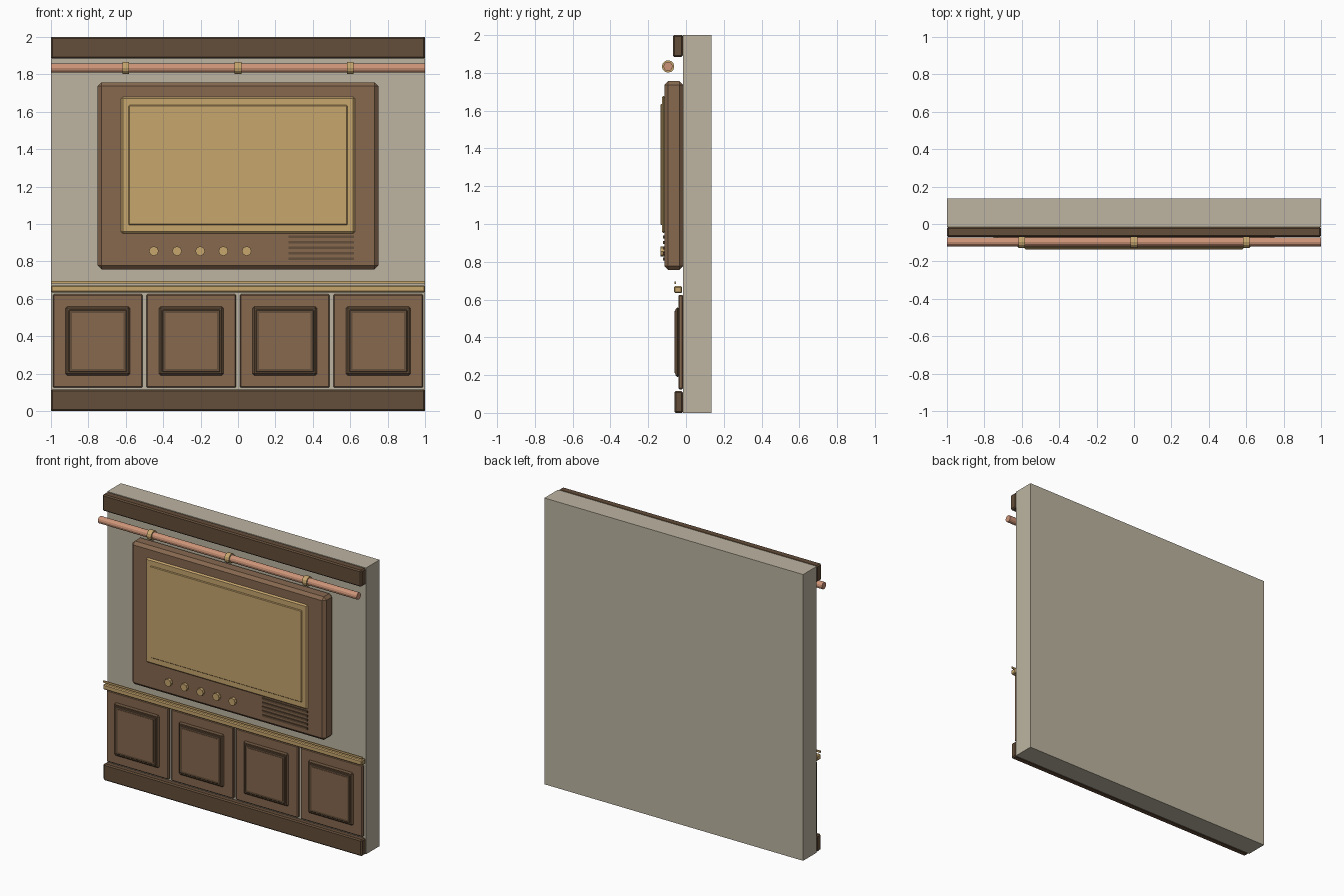
import bpy, math

cube = bpy.data.objects.get("Cube")
if cube:
    bpy.data.objects.remove(cube, do_unlink=True)


def material(name, rgb):
    m = bpy.data.materials.new(name)
    m.use_nodes = True
    m.diffuse_color = (*rgb, 1)
    m.node_tree.nodes["Principled BSDF"].inputs["Base Color"].default_value = (*rgb, 1)
    return m


plaster = material("plaster", (0.51, 0.46, 0.36))
wood = material("wood", (0.24, 0.14, 0.078))
dark_wood = material("dark wood", (0.125, 0.075, 0.041))
brass = material("brass", (0.57, 0.38, 0.155))
copper = material("copper", (0.62, 0.30, 0.19))

WALL_FRONT = -0.015


def box(name, x, y, z, mat, bevel=0.0):
    """Box from (min, max) ranges, with chamfered edges."""
    bpy.ops.mesh.primitive_cube_add(size=1, location=[(a + b) / 2 for a, b in (x, y, z)])
    o = bpy.context.object
    o.name = name
    o.scale = [b - a for a, b in (x, y, z)]
    bpy.ops.object.transform_apply(location=False, rotation=False)
    o.data.materials.append(mat)
    if bevel:
        mod = o.modifiers.new("chamfer", "BEVEL")
        mod.width = bevel
        mod.segments = 1
    return o


def rod(name, centre, radius, length, mat, axis, sides=8):
    """Prism along x or y with flat sides up and forward."""
    turn = (0, math.pi / 2, 0) if axis == "x" else (math.pi / 2, 0, 0)
    bpy.ops.mesh.primitive_cylinder_add(vertices=sides, radius=radius, depth=length,
                                        location=centre, rotation=turn)
    o = bpy.context.object
    o.name = name
    o.data.materials.append(mat)
    return o


# Wall with top and bottom boards
box("wall", (-1, 1), (WALL_FRONT, 0.135), (0, 2), plaster)
box("top_board", (-1, 1), (-0.07, WALL_FRONT), (1.885, 2), dark_wood, 0.008)
box("base_board", (-1, 1), (-0.062, WALL_FRONT), (0, 0.115), dark_wood, 0.008)

# Pipe and its collars
rod("pipe", (0, -0.095, 1.834), 0.024, 2, copper, "x", 12)
for i, x in enumerate((-0.6, 0, 0.6)):
    rod(f"pipe_collar_{i + 1}", (x, -0.095, 1.834), 0.033, 0.035, brass, "x", 12)

# Screen cabinet
box("cabinet", (-0.75, 0.75), (-0.115, WALL_FRONT), (0.757, 1.757), wood, 0.02)
box("screen_frame", (-0.625, 0.625), (-0.128, -0.11), (0.95, 1.68), brass, 0.012)
box("screen", (-0.585, 0.585), (-0.135, -0.12), (0.995, 1.635), brass, 0.004)

# Knobs and speaker slats
for i in range(5):
    rod(f"knob_{i + 1}", (-0.45 + i * 0.124, -0.123, 0.855), 0.026, 0.024, brass, "y")
    z = 0.808 + i * 0.029
    box(f"speaker_slat_{i + 1}", (0.27, 0.62), (-0.122, -0.11), (z, z + 0.014), dark_wood)

# Brass dado rail with a thin bead above it
box("rail", (-1, 1), (-0.063, -0.02), (0.635, 0.671), brass, 0.006)
box("rail_bead", (-1, 1), (-0.06, -0.053), (0.682, 0.695), brass)

# Lower wall panels
for i in range(4):
    c = -0.75 + i * 0.5
    box(f"panel_{i + 1}", (c - 0.24, c + 0.24), (-0.04, WALL_FRONT), (0.125, 0.625), wood, 0.006)
    box(f"panel_frame_{i + 1}", (c - 0.173, c + 0.173), (-0.055, -0.035), (0.19, 0.56), dark_wood, 0.01)
    box(f"panel_step_{i + 1}", (c - 0.155, c + 0.155), (-0.06, -0.05), (0.208, 0.542), dark_wood, 0.004)
    box(f"panel_field_{i + 1}", (c - 0.138, c + 0.138), (-0.062, -0.055), (0.226, 0.524), wood)
